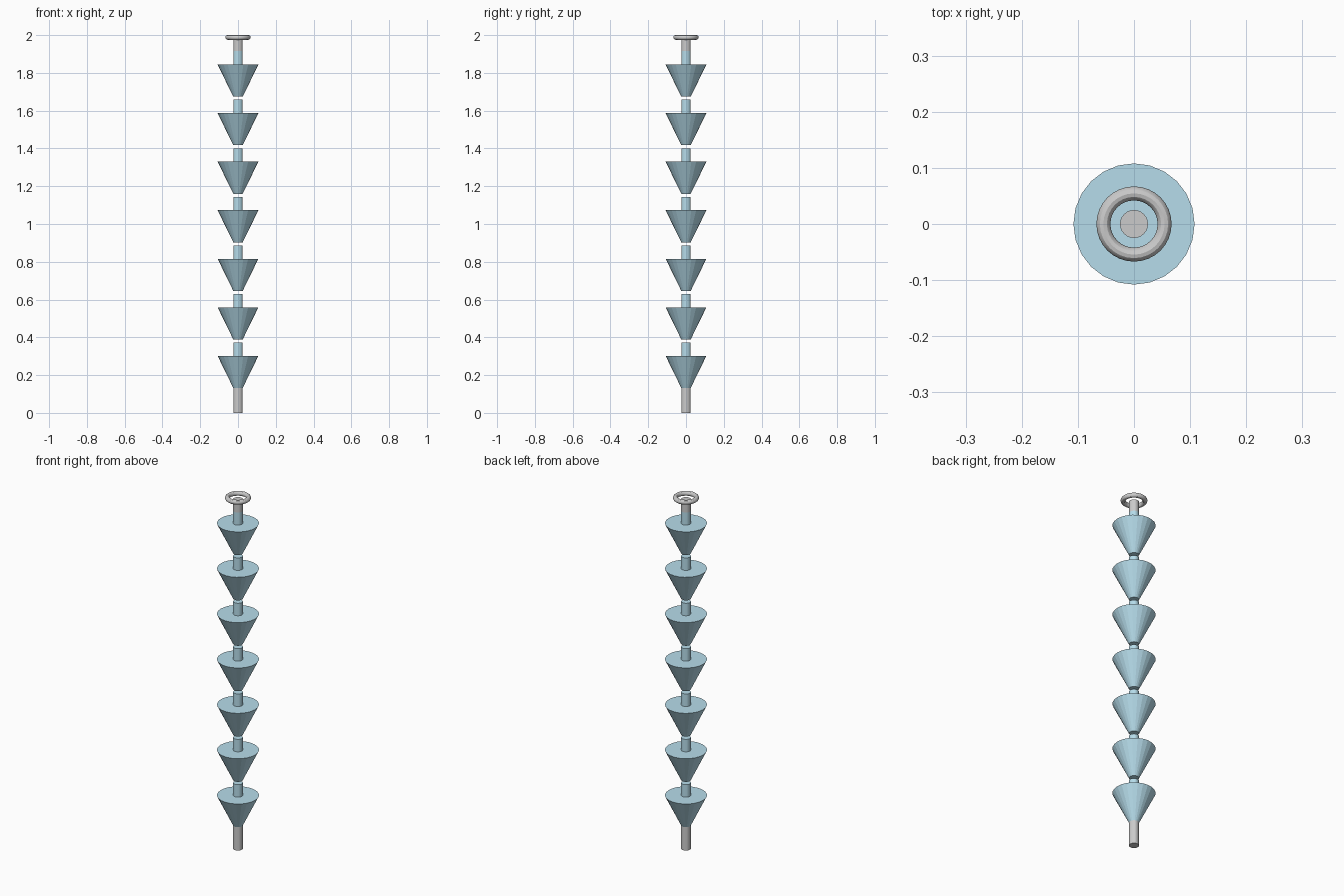
import bpy, bmesh, math

if "Cube" in bpy.data.objects:
    bpy.data.objects.remove(bpy.data.objects["Cube"])

SIDES = 24
ROD_R = 0.025
PITCH = 0.257

blue = bpy.data.materials.new("pale_blue")
blue.diffuse_color = (0.47, 0.72, 0.83, 1)
blue.use_nodes = True
blue.node_tree.nodes["Principled BSDF"].inputs["Base Color"].default_value = blue.diffuse_color


def lathe(name, profile, mat=None):
    """Closed turned solid from (radius, z) points, bottom to top."""
    bm = bmesh.new()
    rings = [[bm.verts.new((r * math.cos(2 * math.pi * i / SIDES),
                            r * math.sin(2 * math.pi * i / SIDES), z))
              for i in range(SIDES)] for r, z in profile]
    for a, b in zip(rings, rings[1:]):
        for i in range(SIDES):
            j = (i + 1) % SIDES
            bm.faces.new((a[i], a[j], b[j], b[i]))
    bm.faces.new(rings[0][::-1])
    bm.faces.new(rings[-1])
    me = bpy.data.meshes.new(name)
    bm.to_mesh(me)
    bm.free()
    ob = bpy.data.objects.new(name, me)
    bpy.context.collection.objects.link(ob)
    if mat:
        me.materials.append(mat)
    return ob


# Grey rods at the bottom and the top
lathe("bottom_rod", [(ROD_R, 0), (ROD_R, 0.132)])
lathe("top_rod", [(ROD_R, 1.915), (ROD_R, 1.98)])

# Seven inverted cones, each with a short neck on its flat top
for k in range(7):
    z = 0.132 + k * PITCH
    lathe(f"cone_{k + 1}", [(ROD_R, z), (0.108, z + 0.17),
                            (ROD_R, z + 0.17), (ROD_R, z + 0.241)], blue)

# Hanging ring, lying flat at the top
bpy.ops.mesh.primitive_torus_add(major_radius=0.0545, minor_radius=0.0125,
                                 major_segments=32, minor_segments=12,
                                 location=(0, 0, 1.9875))
bpy.context.object.name = "top_ring"
bpy.ops.object.shade_smooth_by_angle()
